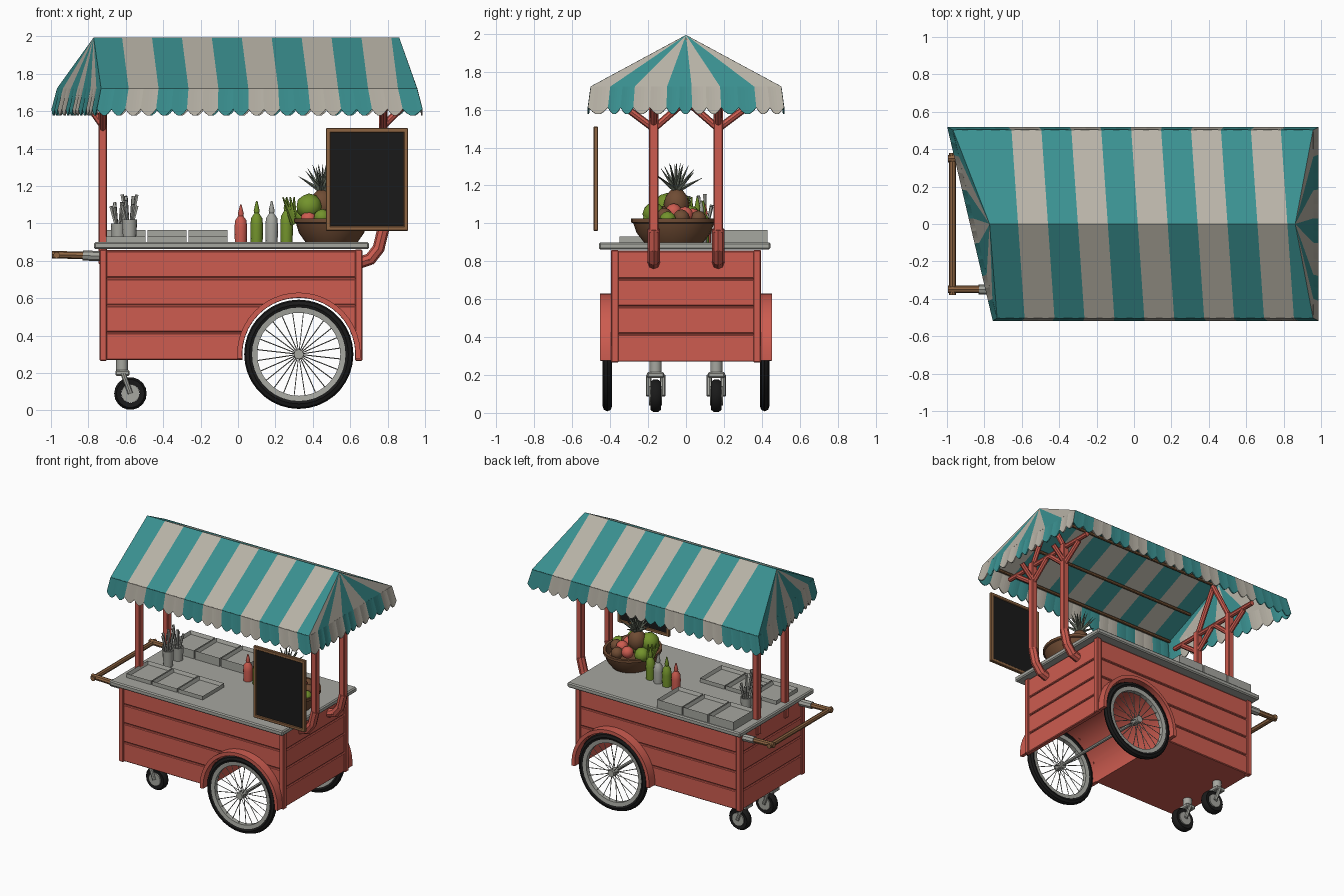
import bpy, bmesh, random
from math import sin, cos, pi, radians, tau
from mathutils import Vector, Matrix

if "Cube" in bpy.data.objects:
    bpy.data.objects.remove(bpy.data.objects["Cube"])
random.seed(4)


def material(name, *rgb):
    m = bpy.data.materials.new(name)
    m.use_nodes = True
    m.diffuse_color = (*rgb, 1)
    b = m.node_tree.nodes["Principled BSDF"]
    b.inputs["Base Color"].default_value = (*rgb, 1)
    b.inputs["Roughness"].default_value = 0.8
    return m


TEAL = material("teal", .042, .28, .28)
CREAM = material("cream", .48, .45, .385)
RED = material("red", .61, .107, .08)
GREY = material("grey", .38, .385, .35)
BLACK = material("black", .01, .01, .01)
WOOD = material("wood", .27, .13, .055)
WICKER = material("wicker", .16, .072, .034)
GREEN = material("green", .17, .29, .025)
LEAF = material("leaf", .14, .165, .125)


def make(name, bm, *mats, smooth=False):
    bmesh.ops.recalc_face_normals(bm, faces=bm.faces)
    me = bpy.data.meshes.new(name)
    bm.to_mesh(me)
    bm.free()
    for m in mats:
        me.materials.append(m)
    ob = bpy.data.objects.new(name, me)
    bpy.context.collection.objects.link(ob)
    if smooth:
        activate(ob)
        bpy.ops.object.shade_smooth_by_angle(angle=radians(40))
    return ob


def activate(ob):
    bpy.ops.object.select_all(action='DESELECT')
    ob.select_set(True)
    bpy.context.view_layer.objects.active = ob


def add_box(bm, lo, hi):
    lo, hi = Vector(lo), Vector(hi)
    mat = Matrix.Translation((lo + hi) / 2) @ Matrix.Diagonal((*(hi - lo), 1))
    return bmesh.ops.create_cube(bm, size=1, matrix=mat)["verts"]


def box(name, lo, hi, mat, bevel=0):
    bm = bmesh.new()
    add_box(bm, lo, hi)
    if bevel:
        bmesh.ops.bevel(bm, geom=bm.edges[:], offset=bevel, segments=1, affect='EDGES')
    return make(name, bm, mat)


def add_rod(bm, a, b, r, r2=None, sides=8):
    a, b = Vector(a), Vector(b)
    turn = (b - a).to_track_quat('Z', 'Y').to_matrix().to_4x4()
    bmesh.ops.create_cone(bm, cap_ends=True, segments=sides, radius1=r,
                          radius2=r if r2 is None else r2, depth=(b - a).length,
                          matrix=Matrix.Translation((a + b) / 2) @ turn)


def rods(name, pairs, r, mat, r2=None, sides=8):
    bm = bmesh.new()
    for a, b in pairs:
        add_rod(bm, a, b, r, r2, sides)
    return make(name, bm, mat, smooth=True)


def lathe(name, profile, at, mat, axis='Z', steps=24, closed=False, arc=None, squash=1):
    """Turn (radius, height) points about an axis; arc limits the sweep in degrees."""
    bm = bmesh.new()
    a0, a1 = arc or (0, 360)
    rings = []
    for i in range(steps + bool(arc)):
        a = radians(a0 + (a1 - a0) * i / steps)
        ring = []
        for r, h in profile:
            p = (r * cos(a), h, r * sin(a)) if axis == 'Y' else (r * cos(a), r * sin(a) * squash, h)
            ring.append(bm.verts.new(Vector(at) + Vector(p)))
        rings.append(ring)
    n = len(profile)
    for i in range(steps):
        p, q = rings[i], rings[(i + 1) % len(rings)]
        for j in range(n if closed else n - 1):
            k = (j + 1) % n
            bm.faces.new((p[j], p[k], q[k], q[j]))
    if arc:
        bm.faces.new(rings[0])
        bm.faces.new(rings[-1])
    bmesh.ops.remove_doubles(bm, verts=bm.verts, dist=1e-4)
    return make(name, bm, mat, smooth=True)


def balls(name, spots, mat, scale=(1, 1, 1)):
    bm = bmesh.new()
    for p, r in spots:
        bmesh.ops.create_icosphere(bm, subdivisions=2, radius=r,
                                   matrix=Matrix.Translation(p) @ Matrix.Diagonal((*scale, 1)))
    return make(name, bm, mat, smooth=True)


# Planked body with a wheel arch running straight through
WX, WZ = .325, .30
planks = bmesh.new()
levels = [.27, .42, .565, .71, .86]
for z0, z1 in zip(levels, levels[1:]):
    add_box(planks, (-.73, -.385, z0), (.655, .385, z1 - .007))
bmesh.ops.bevel(planks, geom=planks.edges[:], offset=.005, segments=1, affect='EDGES')
planks = make("body_planks", planks, RED)
core = box("body_core", (-.72, -.376, .275), (.645, .376, .858), RED)
cutter = rods("arch_cutter", [((WX, -.6, WZ), (WX, .6, WZ))], .302, RED, sides=40)
cutter.hide_render = True
for ob in (planks, core):
    activate(ob)
    mod = ob.modifiers.new("arch", 'BOOLEAN')
    mod.operation, mod.solver, mod.object = 'DIFFERENCE', 'EXACT', cutter
    bpy.ops.object.modifier_apply(modifier=mod.name)
bpy.data.objects.remove(cutter)
for x in (-.74, .625):
    for y in (-.395, .355):
        box("corner_post", (x, y, .265), (x + .04, y + .04, .86), RED, .005)

# Big spoked wheels and fenders
tyre = [(.265 + .027 * cos(t * pi / 4), .025 * sin(t * pi / 4)) for t in range(8)]
rim = [(.222, -.016), (.25, -.02), (.25, .02), (.222, .016)]
for s in (-1, 1):
    hub = Vector((WX, s * .415, WZ))
    lathe("tyre", tyre, hub, BLACK, 'Y', 36, True)
    lathe("wheel_rim", rim, hub, GREY, 'Y', 36, True)
    rods("wheel_hub", [(hub - Vector((0, .035, 0)), hub + Vector((0, .035, 0)))], .026, GREY, sides=12)
    spokes = []
    for i in range(24):
        a = tau * i / 24
        side = Vector((0, .022 * (-1) ** i, 0))
        spokes.append((hub + side, hub + .23 * Vector((cos(a + .15), 0, sin(a + .15)))))
    rods("wheel_spokes", spokes, .0028, GREY, sides=4)
    lathe("wheel_fender", [(.303, -.035), (.33, -.035), (.33, .035), (.303, .035)],
          hub + Vector((0, s * .005, 0)), RED, 'Y', 24, True, (-4, 184))
rods("wheel_axle", [((WX, -.41, WZ), (WX, .41, WZ))], .012, GREY)

# Casters
for y in (-.16, .16):
    c = Vector((-.575, y, .09))
    lathe("caster_tyre", [(.05, -.025), (.075, -.028), (.087, -.012), (.087, .012), (.075, .028), (.05, .025)],
          c, BLACK, 'Y', 18, True)
    rods("caster_hub", [(c - Vector((0, .034, 0)), c + Vector((0, .034, 0)))], .05, GREY, sides=14)
    rods("caster_fork", [(c + Vector((0, d, 0)), (-.615, y + d, .2)) for d in (-.037, .037)], .014, GREY)
    box("caster_crown", (-.655, y - .045, .185), (-.58, y + .045, .215), GREY, .006)
    rods("caster_stem", [((-.62, y, .2), (-.62, y, .27))], .032, GREY, sides=12)

# Counter and sunken pans
box("counter", (-.77, -.46, .862), (.7, .445, .9), GREY, .008)
for x in (-.6, -.38, -.16):
    for y, top in ((-.22, .93), (.3, .965)):
        bm = bmesh.new()
        add_box(bm, (x - .105, y - .13, .895), (x + .105, y + .13, top))
        lid = [max(bm.faces, key=lambda f: f.calc_center_median().z)]
        bmesh.ops.inset_region(bm, faces=lid, thickness=.014)
        bmesh.ops.translate(bm, verts=lid[0].verts, vec=(0, 0, -.025))
        make("serving_pan", bm, GREY)

# Utensil cups
for x, y, h in ((-.64, .06, .1), (-.58, -.02, .12), (-.58, .1, .1)):
    lathe("utensil_cup", [(0, 0), (.034, 0), (.04, h), (.033, h), (.03, .02), (0, .02)], (x, y, .9), GREY, steps=14)
    sticks = []
    for i in range(6):
        a = i * tau / 6
        sticks.append(((x, y, .93), (x + .04 * cos(a), y + .04 * sin(a), 1.08 + random.random() * .08)))
    rods("utensils", sticks, .005, GREY, r2=.01, sides=5)

# Sauce bottles
for x, y, h, m in ((.015, .1, .2, RED), (.1, .09, .22, GREEN), (.18, .08, .22, GREY), (.26, .06, .24, GREEN)):
    shape = [(0, 0), (.032, 0), (.034, .4), (.03, .58), (.013, .7), (.016, .76), (.004, 1), (0, 1)]
    lathe("sauce_bottle", [(r, k * h) for r, k in shape], (x, y, .9), m, steps=14)

# Fruit basket
BX, BY = .5, -.065
lathe("basket", [(0, 0), (.14, 0), (.175, .05), (.19, .1), (.2, .105), (.2, .125), (.18, .125), (.16, .07), (0, .07)],
      (BX, BY, .9), WICKER, steps=24, squash=1.12)
mixed = {"red_fruit": (RED, []), "green_fruit": (GREEN, []), "brown_fruit": (WICKER, [])}
names = list(mixed)
for i in range(14):
    a, d = i * 2.4, .15 * ((i + .5) / 14) ** .5
    mixed[names[i % 3]][1].append(((BX + d * cos(a), BY + d * sin(a), 1.07 - d * .35), .045))
for name, (m, spots) in mixed.items():
    balls(name, spots, m)
balls("melons", [((.38, -.1, 1.09), .07), ((.36, .02, 1.04), .055), ((.55, -.17, 1.05), .06)], GREEN)
P = Vector((.45, -.05, 1.17))
balls("pineapple", [(P - Vector((0, 0, .07)), .068)], WICKER, (1, 1, 1.25))
crown = []
for i in range(20):
    a, tilt = i * 2.4, .15 + 1.0 * i / 20
    crown.append((P, P + .15 * Vector((sin(tilt) * cos(a), sin(tilt) * sin(a), cos(tilt)))))
rods("pineapple_leaves", crown, .014, LEAF, r2=.001, sides=4)
rods("leafy_greens", [((.3, .02, 1.0), (.24 + .02 * i, .02 * i - .03, 1.14)) for i in range(4)], .02, GREEN, r2=.004, sides=5)

# Chalkboard
box("chalkboard", (.48, -.482, .975), (.9, -.47, 1.5), BLACK)
for lo, hi in (((.47, .96), (.91, .985)), ((.47, 1.485), (.91, 1.51)),
               ((.47, .96), (.495, 1.51)), ((.885, .96), (.91, 1.51))):
    box("chalkboard_frame", (lo[0], -.488, lo[1]), (hi[0], -.464, hi[1]), WOOD, .004)

# Push handle
rods("handle_bar", [((-.97, -.38, .83), (-.97, .38, .83))], .018, WOOD)
for y in (-.35, .35):
    rods("handle_arm", [((-.995, y, .833), (-.81, y, .828))], .02, WOOD)
    rods("handle_socket", [((-.83, y, .828), (-.73, y, .825))], .027, GREY)

# Canopy posts and braces
for y in (-.17, .17):
    out = 1 if y > 0 else -1
    box("left_post", (-.745, y - .024, .78), (-.7, y + .024, 1.66), RED, .005)
    box("right_post", (.755, y - .024, .95), (.8, y + .024, 1.66), RED, .005)
    rods("right_post_bend", [((.65, y, .79), (.71, y, .81)), ((.7, y, .8), (.755, y, .87)),
                             ((.75, y, .86), (.777, y, .97))], .032, RED)
    for x in (-.722, .777):
        rods("post_braces", [((x, y, 1.5), (x, y + out * .16, 1.62)), ((x, y, 1.5), (x, y - out * .15, 1.63)),
                             ((x, y, 1.64), (x, 0, 1.95)), ((x, y, 1.52), (x + (.1 if x > 0 else -.07), y, 1.62))], .019, RED)
for x in (-.722, .777):
    rods("cross_beam", [((x, -.42, 1.635), (x, .42, 1.635))], .018, RED)
rods("roof_battens", [((-.72, y, z), (.87, y, z)) for y, z in
                      ((-.47, 1.715), (.47, 1.715), (-.25, 1.835), (.25, 1.835), (0, 1.965))], .011, WOOD)

# Striped canopy with scalloped valance
canopy = bmesh.new()


def panel(ridge, eave, first):
    for i in range(len(eave) - 1):
        a, b = eave[i], eave[i + 1]
        quads = [(ridge[i], ridge[i + 1], b, a)]
        lobes = max(1, round((b - a).length / .085))
        steps = lobes * 5
        edge = []
        for j in range(steps + 1):
            p = a.lerp(b, j / steps)
            dip = .11 + .035 * abs(sin(pi * lobes * j / steps))
            edge.append((p, Vector((p.x * 1.03, p.y * 1.03, p.z - dip))))
        quads += [(p, q, s, r) for (p, r), (q, s) in zip(edge, edge[1:])]
        for q in quads:
            f = canopy.faces.new([canopy.verts.new(v) for v in q])
            f.material_index = (first + i) % 2


TOP, EAVE = 1.99, 1.72
left, right = Vector((-.77, 0, TOP)), Vector((.86, 0, TOP))
stripes = [-.62 + .16 * k for k in range(10)]
for y, start in ((-.5, -.73), (.5, -.965)):
    lean = -.07 * y
    panel([left] + [Vector((x, 0, TOP)) for x in stripes] + [right],
          [Vector((x, y, EAVE)) for x in [start] + [s + lean for s in stripes] + [.955]], 0)
cuts = [-.5, -.4, -.27, -.1, .03, .18, .36, .5]
panel([right] * 8, [Vector((.955, y, EAVE)) for y in cuts], 1)
panel([left] * 8, [Vector((-.8475 - .235 * y, y, EAVE)) for y in cuts], 0)
bmesh.ops.remove_doubles(canopy, verts=canopy.verts, dist=1e-4)
canopy = make("canopy", canopy, TEAL, CREAM)
thick = canopy.modifiers.new("cloth", 'SOLIDIFY')
thick.thickness, thick.offset = .008, 0
